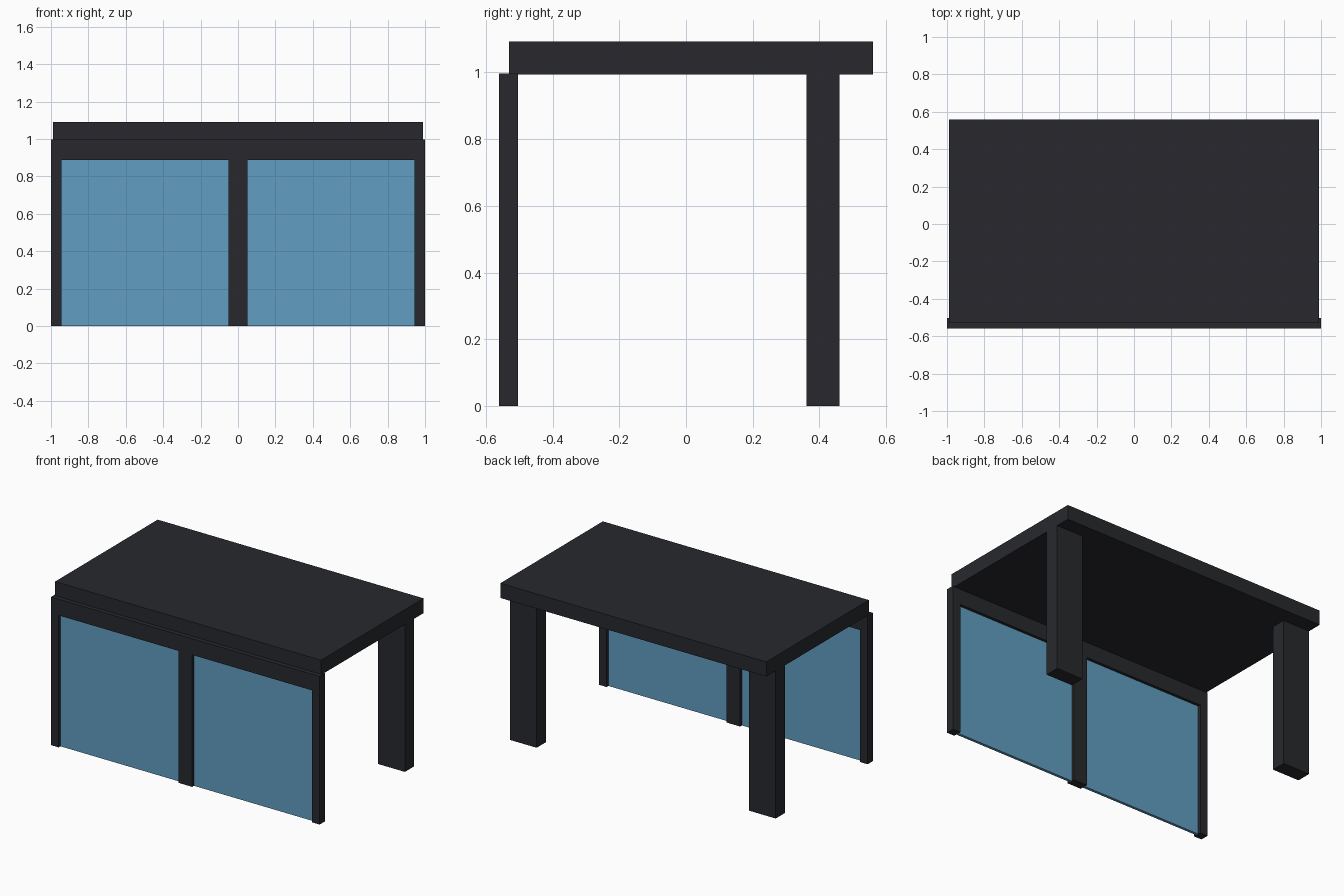
import bpy
import bmesh
from mathutils import Vector

if "Cube" in bpy.data.objects:
    bpy.data.objects.remove(bpy.data.objects["Cube"])


def material(name, colour):
    mat = bpy.data.materials.new(name)
    mat.diffuse_color = colour
    mat.use_nodes = True
    mat.node_tree.nodes["Principled BSDF"].inputs["Base Color"].default_value = mat.diffuse_color
    return mat


DARK = material("dark_metal", (0.021, 0.022, 0.026, 1.0))
GLASS = material("glass", (0.12, 0.34, 0.54, 0.5))


def box(name, x, y, z, mat):
    """Box spanning the given (min, max) ranges."""
    bm = bmesh.new()
    bmesh.ops.create_cube(bm, size=1)
    size = Vector([r[1] - r[0] for r in (x, y, z)])
    centre = Vector([(r[0] + r[1]) / 2 for r in (x, y, z)])
    for v in bm.verts:
        v.co = Vector([c * s for c, s in zip(v.co, size)]) + centre
    mesh = bpy.data.meshes.new(name)
    bm.to_mesh(mesh)
    bm.free()
    mesh.materials.append(mat)
    obj = bpy.data.objects.new(name, mesh)
    bpy.context.collection.objects.link(obj)
    return obj


FRAME_Y = (-0.56, -0.503)   # depth of the glazed front
HEADER_Z = 0.888            # underside of the header
WALL_TOP = 0.997
ROOF_X = 0.99

# Flat roof slab
box("roof", (-ROOF_X, ROOF_X), (-0.53, 0.56), (0.993, 1.092), DARK)

# Front frame: header and centre post
box("front_header", (-1, 1), FRAME_Y, (HEADER_Z, WALL_TOP), DARK)
box("front_centre_post", (-0.051, 0.051), FRAME_Y, (0, HEADER_Z), DARK)

# Mirrored parts: front side posts, glass panes, rear columns
for side, s in (("left", -1), ("right", 1)):
    def span(a, b):
        return tuple(sorted((s * a, s * b)))

    box(f"front_post_{side}", span(0.943, 1), FRAME_Y, (0, HEADER_Z), DARK)
    box(f"glass_pane_{side}", span(0.051, 0.943), (-0.541, -0.522),
        (0, HEADER_Z), GLASS)
    box(f"rear_column_{side}", span(0.79, ROOF_X), (0.361, 0.46),
        (0, 0.993), DARK)
